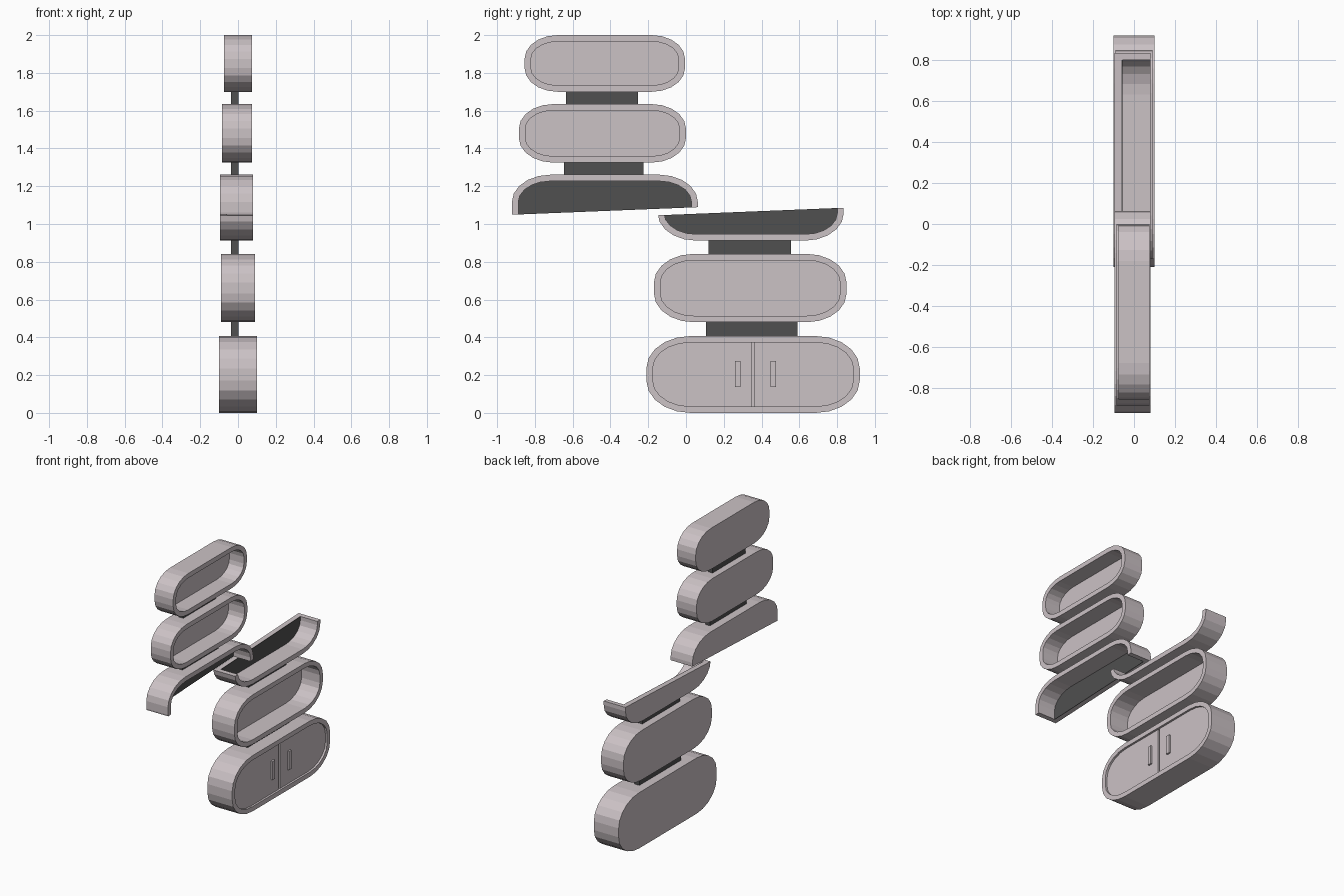
import bpy, bmesh, math
from mathutils import Vector

if "Cube" in bpy.data.objects:
    bpy.data.objects.remove(bpy.data.objects["Cube"])


def material(name, rgb):
    m = bpy.data.materials.new(name)
    m.diffuse_color = (*rgb, 1)
    m.use_nodes = True
    m.node_tree.nodes["Principled BSDF"].inputs["Base Color"].default_value = m.diffuse_color
    return m


LIGHT = material("pale warm grey", (0.60, 0.54, 0.56))
DARK = material("charcoal", (0.08, 0.08, 0.08))
WALL = 0.034


def pill(box, inset=0.0, segs=5):
    """Rounded outline in the y-z plane: elliptical corners, short flat ends."""
    y0, y1, z0, z1 = box
    rx = 0.207 * (y1 - y0) - inset
    ry = 0.42 * (z1 - z0) - inset
    y0, y1, z0, z1 = y0 + inset, y1 - inset, z0 + inset, z1 - inset
    centres = [(y1 - rx, z1 - ry), (y0 + rx, z1 - ry),
               (y0 + rx, z0 + ry), (y1 - rx, z0 + ry)]
    pts = []
    for q, (cy, cz) in enumerate(centres):
        for i in range(segs + 1):
            a = math.pi / 2 * (q + i / segs)
            pts.append((cy + rx * math.cos(a), cz + ry * math.sin(a)))
    return pts


def loft(rings):
    """Closed solid through successive (outline, x) rings."""
    bm = bmesh.new()
    loops = [[bm.verts.new((x, y, z)) for y, z in pts] for pts, x in rings]
    for a, b in zip(loops, loops[1:]):
        for i in range(len(a)):
            j = (i + 1) % len(a)
            bm.faces.new((a[i], a[j], b[j], b[i]))
    bm.faces.new(loops[0])
    bm.faces.new(loops[-1])
    bmesh.ops.recalc_face_normals(bm, faces=bm.faces[:])
    return bm


def cut(bm, point, normal):
    """Remove the side the normal points to and cap the opening."""
    res = bmesh.ops.bisect_plane(
        bm, geom=bm.verts[:] + bm.edges[:] + bm.faces[:], dist=1e-5,
        plane_co=Vector(point), plane_no=Vector(normal), clear_outer=True)
    edges = [e for e in res["geom_cut"] if isinstance(e, bmesh.types.BMEdge)]
    bmesh.ops.contextual_create(bm, geom=edges)
    bmesh.ops.recalc_face_normals(bm, faces=bm.faces[:])


def finish(name, bm, mat, shift=(0, 0, 0)):
    bmesh.ops.translate(bm, verts=bm.verts[:], vec=shift)
    me = bpy.data.meshes.new(name)
    bm.to_mesh(me)
    bm.free()
    me.materials.append(mat)
    bpy.context.collection.objects.link(bpy.data.objects.new(name, me))


def tray(box, x0, x1, floor):
    """Pill-shaped box, open towards +x, with its floor at x = floor."""
    inner = pill(box, WALL)
    return loft([(pill(box), x0), (pill(box), x1), (inner, x1), (inner, floor)])


def plate(box, x0, x1):
    return loft([(pill(box, WALL), x0), (pill(box, WALL), x1)])


def block(name, mat, x, y, z):
    corners = [(y[0], z[0]), (y[1], z[0]), (y[1], z[1]), (y[0], z[1])]
    finish(name, loft([(corners, x[0]), (corners, x[1])]), mat)


# Cabinet at the base with two recessed doors and handles
cab = (-0.21, 0.92, 0.0, 0.407)
mid = (cab[0] + cab[1]) / 2
finish("cabinet", tray(cab, -0.1, 0.1, 0.07), LIGHT)
for side, label in ((-1, "front"), (1, "rear")):
    door = plate(cab, 0.069, 0.085)
    cut(door, (0, mid + side * 0.007, 0), (0, -side, 0))
    finish(label + "_door", door, LIGHT)
    hy = 0.368 + side * 0.094
    block(label + "_handle", LIGHT, (0.08, 0.098),
          (hy - 0.015, hy + 0.015), (0.138, 0.274))

# Whole shelf boxes
for name, box, x0, x1 in (
        ("lower_shelf", (-0.17, 0.85, 0.48, 0.842), -0.09, 0.09),
        ("upper_shelf", (-0.885, 0.0, 1.325, 1.635), -0.085, 0.075),
        ("top_shelf", (-0.855, -0.005, 1.70, 2.0), -0.075, 0.075)):
    finish(name, tray(box, x0, x1, x0 + 0.032), LIGHT)

# Middle shelf, split by a sloping plane; the upper half slides forward
split = (-0.15, 0.835, 0.912, 1.258)
slope = Vector((0, -0.04, 0.985)).normalized()
for name, sign, shift in (("split_shelf_lower", 1, (0, 0, 0)),
                          ("split_shelf_upper", -1, (0, -0.772, 0.003))):
    for part, bm, mat in (
            ("", tray(split, -0.095, 0.08, -0.06), LIGHT),
            ("_lining", plate(split, -0.0605, -0.057), DARK)):
        cut(bm, (0, -0.15, 1.046), slope * sign)
        finish(name + part, bm, mat, shift)

# Dark spacers between the boxes
for i, (y0, y1, z0, z1) in enumerate((
        (0.107, 0.59, 0.405, 0.482), (0.12, 0.555, 0.84, 0.914),
        (-0.645, -0.225, 1.259, 1.327), (-0.635, -0.255, 1.633, 1.702))):
    block(f"spacer_{i + 1}", DARK, (-0.036, 0.002), (y0, y1), (z0, z1))
